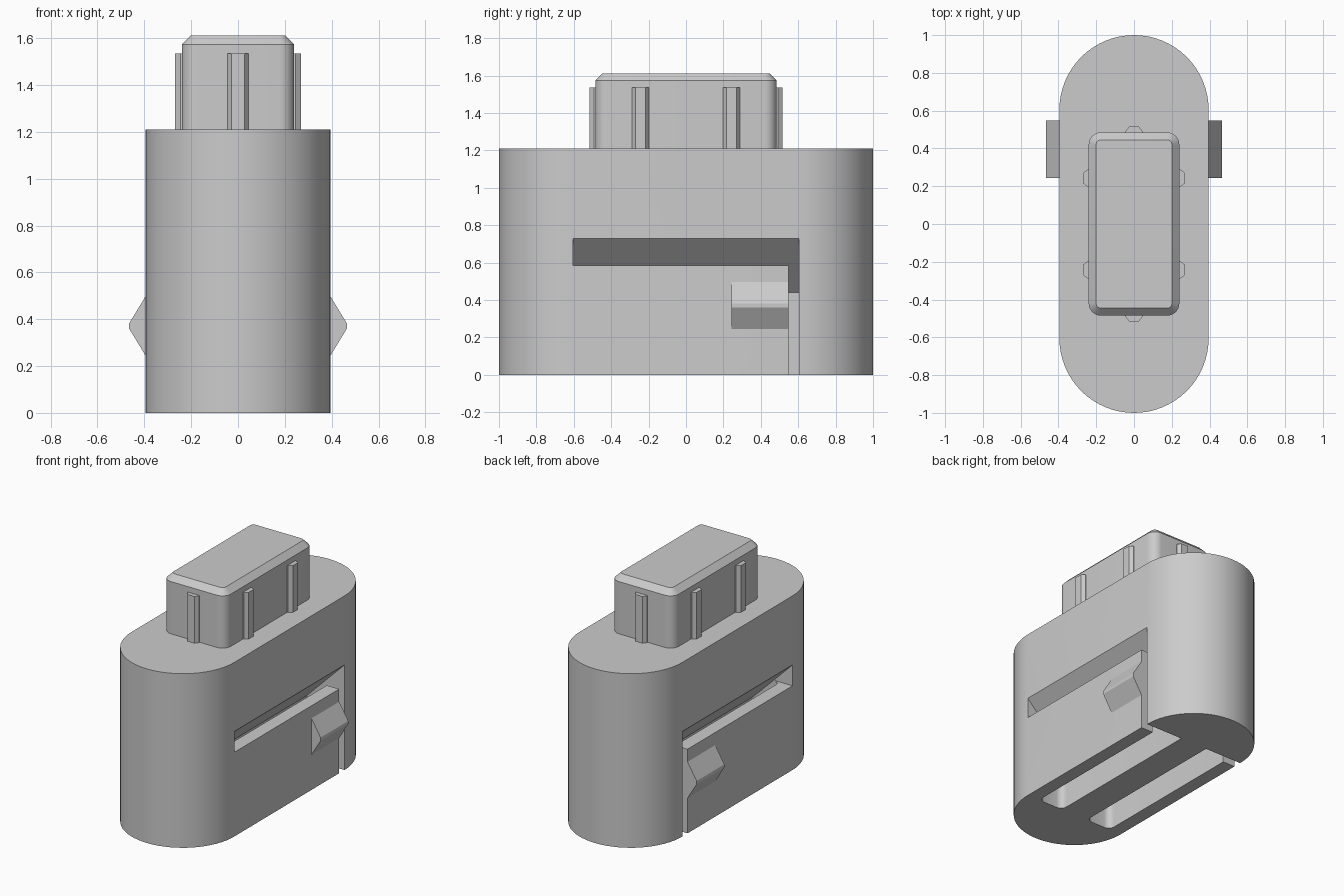
import bpy, bmesh
from math import pi, sin, cos, radians
from mathutils import Vector

cube = bpy.data.objects.get("Cube")
if cube:
    bpy.data.objects.remove(cube, do_unlink=True)

grey = bpy.data.materials.new("plain grey")
grey.use_nodes = True
grey.diffuse_color = (0.6, 0.6, 0.6, 1)
grey.node_tree.nodes["Principled BSDF"].inputs["Base Color"].default_value = (0.6, 0.6, 0.6, 1)


def prism(name, outline, lo, hi, place, rounding=()):
    """Extrude a 2D outline; place(a, b, t) maps outline point and depth to 3D.
    rounding holds (edge test, radius, segments) bevels applied in order."""
    bm = bmesh.new()
    ends = [[bm.verts.new(place(a, b, t)) for a, b in outline] for t in (lo, hi)]
    bm.faces.new(ends[0])
    bm.faces.new(ends[1])
    n = len(outline)
    for i in range(n):
        j = (i + 1) % n
        bm.faces.new((ends[0][i], ends[0][j], ends[1][j], ends[1][i]))
    bmesh.ops.recalc_face_normals(bm, faces=bm.faces)
    for test, radius, segments in rounding:
        edges = [e for e in bm.edges if test(e.verts[0].co, e.verts[1].co)]
        bmesh.ops.bevel(bm, geom=edges, offset=radius, segments=segments,
                        profile=0.5, affect='EDGES')
    bmesh.ops.recalc_face_normals(bm, faces=bm.faces)
    mesh = bpy.data.meshes.new(name)
    bm.to_mesh(mesh)
    bm.free()
    mesh.materials.append(grey)
    obj = bpy.data.objects.new(name, mesh)
    bpy.context.collection.objects.link(obj)
    return obj


def activate(obj):
    bpy.ops.object.select_all(action='DESELECT')
    obj.select_set(True)
    bpy.context.view_layer.objects.active = obj


def cut(target, cutter):
    mod = target.modifiers.new("cut", 'BOOLEAN')
    mod.operation = 'DIFFERENCE'
    mod.solver = 'EXACT'
    mod.object = cutter
    activate(target)
    bpy.ops.object.modifier_apply(modifier=mod.name)
    bpy.data.objects.remove(cutter, do_unlink=True)


def smooth(obj):
    activate(obj)
    bpy.ops.object.shade_smooth_by_angle(angle=radians(30))


def upright(a, b, t):
    return Vector((a, b, t))


def is_vertical(p, q):
    return abs(p.x - q.x) + abs(p.y - q.y) < 1e-4


# Stadium-shaped body
R, STRAIGHT, TOP = 0.395, 0.605, 1.21
STEPS = 32
outline = []
for sign in (1, -1):
    for i in range(STEPS + 1):
        a = pi * i / STEPS
        outline.append((sign * R * cos(a), sign * (STRAIGHT + R * sin(a))))
body = prism("body", outline, 0, TOP, upright)

# Spring arms: inner pocket, sloped side slot and end slit on each side
INNER, ARM, OUT, ARM_TOP, RISE = 0.105, 0.3, 0.5, 0.585, 0.335
SLIT = 0.547
pocket = [(INNER, -0.1), (ARM, -0.1), (ARM, ARM + RISE), (INNER, INNER + RISE)]
slot = [(ARM_TOP - RISE, ARM_TOP), (OUT, ARM_TOP), (OUT, OUT + RISE)]
slit = [(INNER, -0.1), (OUT, -0.1), (OUT, OUT + RISE), (INNER, INNER + RISE)]
catch = [(0.34, 0.245), (R, 0.245), (0.465, 0.36), (0.465, 0.382), (R, 0.497), (0.34, 0.497)]
for side, label in ((1, "left"), (-1, "right")):
    def along_y(a, b, t):
        return Vector((side * a, t, b))

    def closed_end(p, q):
        return is_vertical(p, q) and p.y < 0

    cut(body, prism("pocket_cutter", pocket, -STRAIGHT, STRAIGHT, along_y,
                    [(closed_end, 0.045, 6)]))
    cut(body, prism("slot_cutter", slot, -STRAIGHT, STRAIGHT, along_y))
    cut(body, prism("slit_cutter", slit, SLIT, STRAIGHT, along_y))
    # Wedge catch on the free end of the arm
    prism(label + "_catch", catch, 0.243, SLIT, along_y)
smooth(body)

# Plug with rounded corners and chamfered top
PX, PY, PLUG_TOP = 0.24, 0.485, 1.612


def top_edge(p, q):
    return min(p.z, q.z) > PLUG_TOP - 1e-4


plug = prism("plug", [(-PX, -PY), (PX, -PY), (PX, PY), (-PX, PY)], TOP - 0.02, PLUG_TOP,
             upright, [(is_vertical, 0.065, 8), (top_edge, 0.039, 1)])
smooth(plug)

# Tapered grip ribs around the plug
rib = [(-0.045, -0.02), (0.045, -0.02), (0.045, 0.006), (0.027, 0.03), (-0.027, 0.03), (-0.045, 0.006)]
for s, name in ((1, "left"), (-1, "right")):
    for y, end in ((-0.243, "front"), (0.243, "back")):
        prism(f"{name}_{end}_rib", rib, TOP - 0.01, 1.535,
              lambda a, b, t: Vector((s * (PX + b), y + a, t)))
for s, name in ((1, "back"), (-1, "front")):
    prism(name + "_end_rib", rib, TOP - 0.01, 1.535,
          lambda a, b, t: Vector((a, s * (PY + b), t)))
